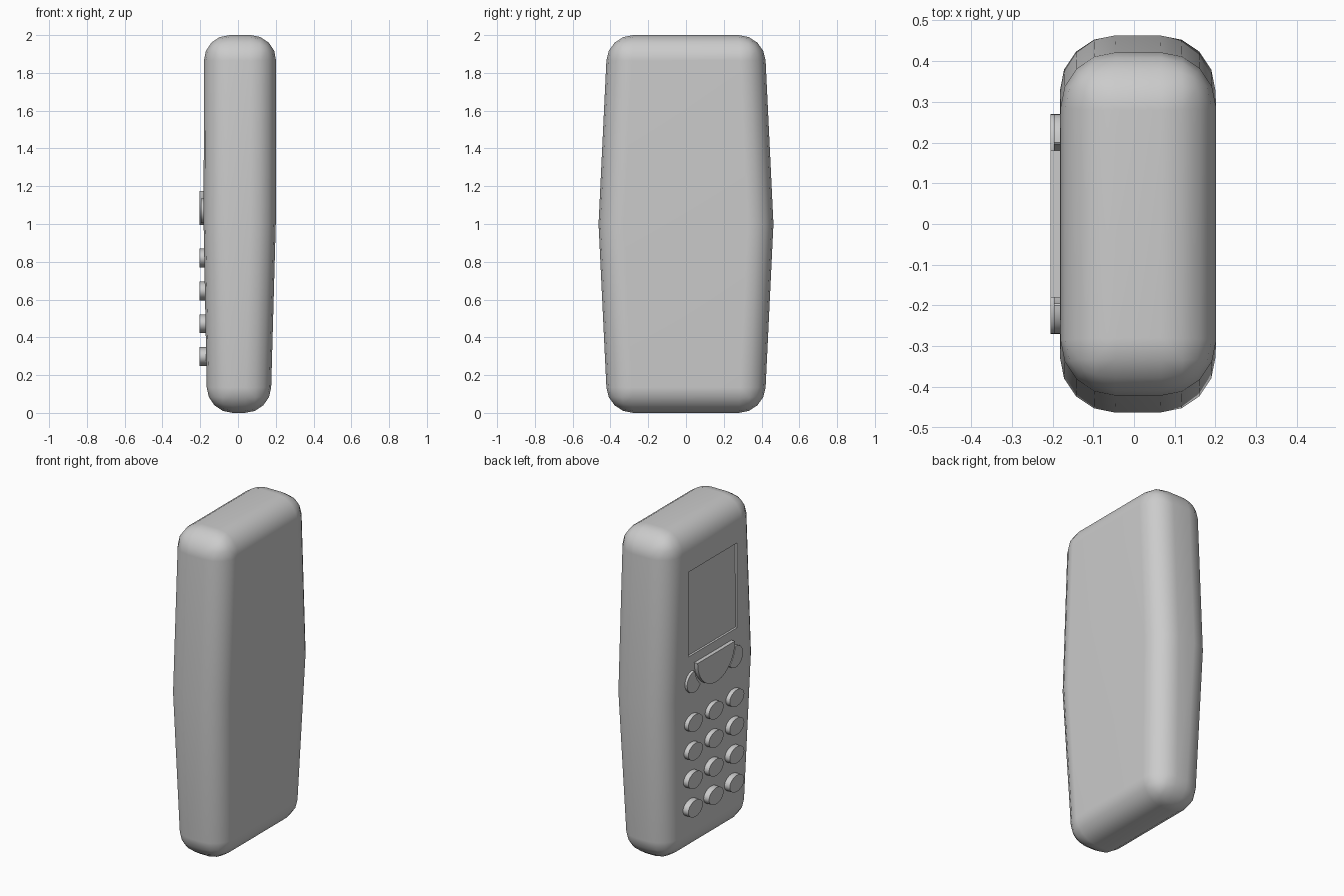
import bpy, bmesh
from math import sin, cos, pi, radians, hypot

cube = bpy.data.objects.get("Cube")
if cube:
    bpy.data.objects.remove(cube, do_unlink=True)

grey = bpy.data.materials.new("plain_grey")
grey.use_nodes = True
GREY = (0.6, 0.6, 0.6, 1)
grey.diffuse_color = GREY
grey.node_tree.nodes["Principled BSDF"].inputs["Base Color"].default_value = GREY


def finish(bm, name):
    """Turn a bmesh into a grey object, smooth with sharp rims."""
    bmesh.ops.recalc_face_normals(bm, faces=bm.faces[:])
    mesh = bpy.data.meshes.new(name)
    bm.to_mesh(mesh)
    bm.free()
    mesh.materials.append(grey)
    obj = bpy.data.objects.new(name, mesh)
    bpy.context.collection.objects.link(obj)
    bpy.ops.object.select_all(action="DESELECT")
    obj.select_set(True)
    bpy.context.view_layer.objects.active = obj
    bpy.ops.object.shade_smooth_by_angle(angle=radians(35))
    return obj


def key(name, outline, face_x, root_x=-0.15):
    """Raised key: a (y, z) outline pushed out along -x."""
    bm = bmesh.new()
    base = bm.faces.new([bm.verts.new((root_x, y, z)) for y, z in outline])
    top = bmesh.ops.extrude_face_region(bm, geom=[base], use_keep_orig=True)["geom"]
    moved = [v for v in top if isinstance(v, bmesh.types.BMVert)]
    bmesh.ops.translate(bm, verts=moved, vec=(face_x - root_x, 0, 0))
    return finish(bm, name)


def ellipse(cy, cz, ry, rz, count=32):
    return [(cy + ry * cos(2 * pi * i / count), cz + rz * sin(2 * pi * i / count))
            for i in range(count)]


# Body: rounded slab, widest at mid height, slimmer toward the bottom
bm = bmesh.new()
levels = [(0, -0.163, 0.172, 0.415), (1, -0.182, 0.2, 0.463), (2, -0.18, 0.202, 0.415)]
rings = [[bm.verts.new(p) for p in ((a, -w, z), (b, -w, z), (b, w, z), (a, w, z))]
         for z, a, b, w in levels]
for low, high in zip(rings, rings[1:]):
    for i in range(4):
        j = (i + 1) % 4
        bm.faces.new((low[i], low[j], high[j], high[i]))
bm.faces.new(rings[0][::-1])
bm.faces.new(rings[-1])
bmesh.ops.recalc_face_normals(bm, faces=bm.faces[:])
waist = set(rings[1])
rim = [e for e in bm.edges if not set(e.verts) <= waist]
bmesh.ops.bevel(bm, geom=rim, offset=0.135, segments=4, profile=0.5, affect="EDGES")

# Display: rectangular recess in the upper keypad face
bm.normal_update()
panel = max((f for f in bm.faces if f.normal.x < -0.95 and f.calc_center_median().z > 1),
            key=lambda f: f.calc_area())
middle = panel.calc_center_median()
bmesh.ops.inset_individual(bm, faces=[panel], thickness=0.05)
for v in panel.verts:
    v.co.z = 1.747 if v.co.z > middle.z else 1.23
    v.co.y = 0.235 if v.co.y > 0 else -0.235
    v.co.x = -0.182 + 0.002 * (v.co.z - 1)
bmesh.ops.inset_individual(bm, faces=[panel], thickness=0.001, depth=-0.012)
body = finish(bm, "body")
weighted = body.modifiers.new("even_shading", "WEIGHTED_NORMAL")
weighted.keep_sharp = True

# Number keys: four rows of three ovals
for row in range(4):
    for col in (-1, 0, 1):
        key(f"number_key_{row + 1}_{col + 2}",
            ellipse(0.2 * col, 0.298 + 0.174 * row, 0.07, 0.05), -0.205)

# Centre key: half disc with its straight edge on top
HUB_Z = 1.175
key("centre_key", [(0.18 * cos(pi + pi * i / 24), HUB_Z + 0.18 * sin(pi + pi * i / 24))
                   for i in range(25)], -0.205)

# Side keys: ovals hollowed to follow the centre key
for side, name in ((1, "rear_side_key"), (-1, "front_side_key")):
    outline = []
    for y, z in ellipse(0.2, 1.07, 0.07, 0.065):
        push = max(1, 0.2 / hypot(y, z - HUB_Z))
        outline.append((side * y * push, HUB_Z + (z - HUB_Z) * push))
    key(name, outline, -0.197)
